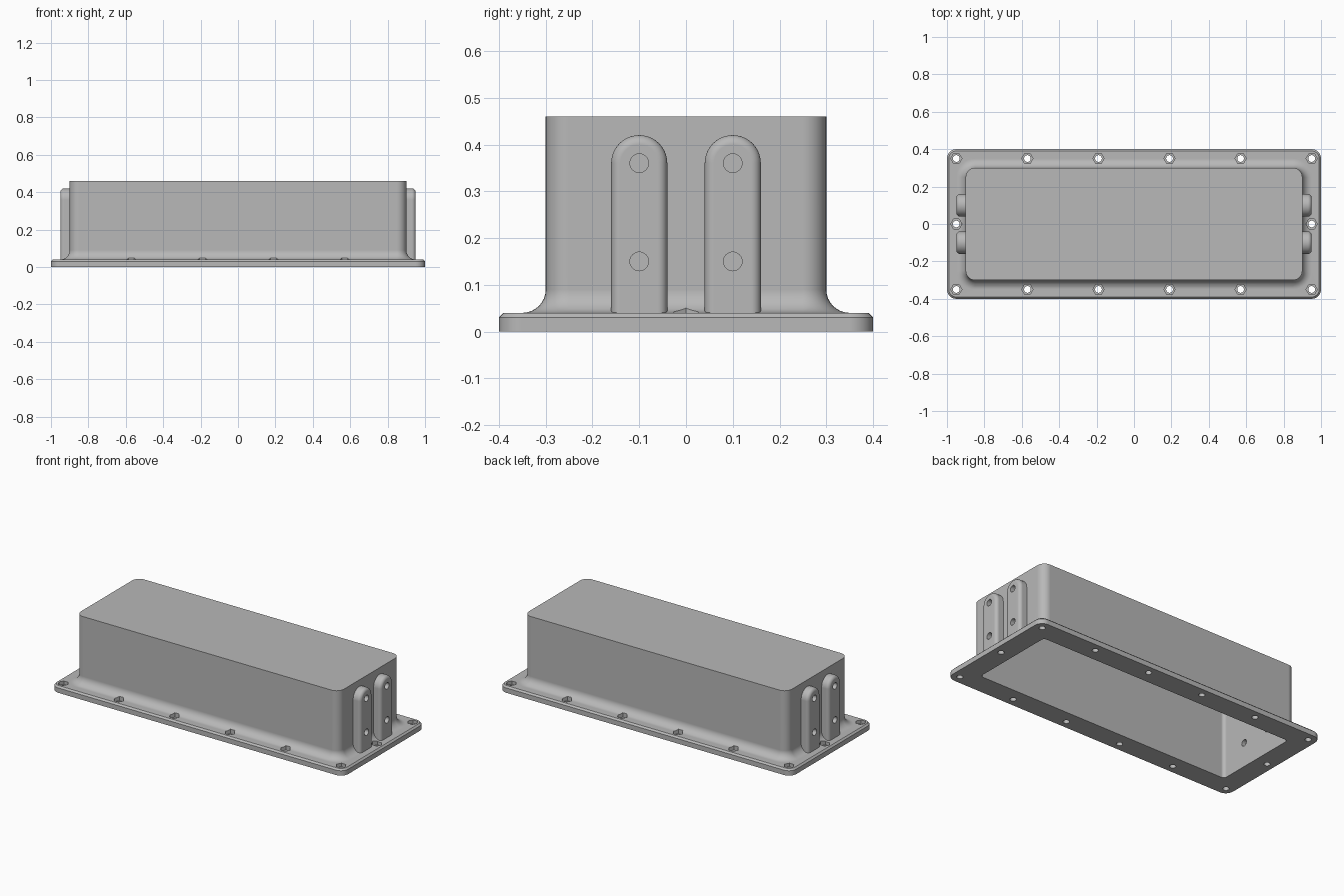
import bpy, bmesh
from math import sin, cos, pi, radians

if "Cube" in bpy.data.objects:
    bpy.data.objects.remove(bpy.data.objects["Cube"])

grey = bpy.data.materials.new("plain grey")
grey.use_nodes = True
colour = (0.48, 0.48, 0.48, 1)
grey.diffuse_color = colour
grey.node_tree.nodes["Principled BSDF"].inputs["Base Color"].default_value = colour


def loft(bm, rings):
    """Skin a stack of equal-length rings and cap both ends."""
    rows = [[bm.verts.new(p) for p in ring] for ring in rings]
    n = len(rows[0])
    for a, b in zip(rows, rows[1:]):
        for i in range(n):
            j = (i + 1) % n
            bm.faces.new((a[i], a[j], b[j], b[i]))
    bm.faces.new(rows[0][::-1])
    bm.faces.new(rows[-1])


def make(name, solids):
    bm = bmesh.new()
    for rings in solids:
        loft(bm, rings)
    bmesh.ops.recalc_face_normals(bm, faces=bm.faces)
    mesh = bpy.data.meshes.new(name)
    bm.to_mesh(mesh)
    bm.free()
    mesh.materials.append(grey)
    ob = bpy.data.objects.new(name, mesh)
    bpy.context.collection.objects.link(ob)
    return ob


def rounded_rect(hx, hy, r, z, steps=8):
    ring = []
    for k, (sx, sy) in enumerate(((1, 1), (-1, 1), (-1, -1), (1, -1))):
        for i in range(steps + 1):
            a = (k + i / steps) * pi / 2
            ring.append((sx * (hx - r) + r * cos(a), sy * (hy - r) + r * sin(a), z))
    return ring


def prism_z(x, y, r, z0, z1, n):
    return [[(x + r * cos(2 * pi * i / n), y + r * sin(2 * pi * i / n), z)
             for i in range(n)] for z in (z0, z1)]


def prism_x(x0, x1, y, z, r, n=32):
    return [[(x, y + r * cos(2 * pi * i / n), z + r * sin(2 * pi * i / n))
             for i in range(n)] for x in (x0, x1)]


def arch(x, y, inset):
    r = 0.06 - inset
    ring = [(x, y + r, 0.03)]
    ring += [(x, y + r * cos(pi * i / 20), 0.36 + r * sin(pi * i / 20)) for i in range(21)]
    return ring + [(x, y - r, 0.03)]


# Hollow cover: cavity, underside, chamfered flange, fillet, walls and lid
WALL = 0.03
rings = [rounded_rect(0.9 - WALL, 0.3 - WALL, 0.02, z) for z in (0.43, 0)]
rings += [rounded_rect(1, 0.4, 0.05, z) for z in (0, 0.03)]
rings.append(rounded_rect(0.99, 0.39, 0.04, 0.04))
for i in range(9):
    a = i / 8 * pi / 2
    out = 0.05 * (1 - sin(a))
    rings.append(rounded_rect(0.9 + out, 0.3 + out, 0.05 + out, 0.04 + 0.05 * (1 - cos(a))))
rings.append(rounded_rect(0.9, 0.3, 0.05, 0.46))
cover = make("cover", [rings])

# Rounded mounting pads on both ends
pads = []
for side, s in (("left", 1), ("right", -1)):
    for place, y in (("front", -0.1), ("back", 0.1)):
        layers = [arch(s * 0.88, y, 0)]
        for i in range(7):
            a = i / 6 * pi / 2
            layers.append(arch(s * (0.93 + 0.02 * sin(a)), y, 0.02 * (1 - cos(a))))
        pads.append(make(f"{side}_{place}_pad", [layers]))

# Cutters: bolt holes, hexagonal nut pockets and pad holes
spots = [(-0.95 + 0.38 * i, y) for i in range(6) for y in (-0.35, 0.35)]
spots += [(-0.95, 0), (0.95, 0)]
bolt_holes = make("bolt_hole_cutter", [prism_z(x, y, 0.018, -0.05, 0.03, 24) for x, y in spots])
nut_pockets = make("nut_pocket_cutter", [prism_z(x, y, 0.03, 0.02, 0.15, 6) for x, y in spots])
drills = []
for s in (-1, 1):
    for y in (-0.1, 0.1):
        for z in (0.15, 0.36):
            drills.append(prism_x(s * 0.905, s * 1.05, y, z, 0.02))
            drills.append(prism_x(s * 0.8, s * 0.895, y, z, 0.02))
pad_holes = make("pad_hole_cutter", drills)


def cut(ob, cutters):
    bpy.context.view_layer.objects.active = ob
    for c in cutters:
        mod = ob.modifiers.new("cut", "BOOLEAN")
        mod.operation = "DIFFERENCE"
        mod.solver = "EXACT"
        mod.object = c
        bpy.ops.object.modifier_apply(modifier=mod.name)


cut(cover, (bolt_holes, nut_pockets, pad_holes))
for pad in pads:
    cut(pad, (pad_holes,))
for c in (bolt_holes, nut_pockets, pad_holes):
    bpy.data.objects.remove(c)

# Smooth curves, crisp edges
bpy.ops.object.select_all(action="DESELECT")
for ob in [cover] + pads:
    ob.select_set(True)
bpy.context.view_layer.objects.active = cover
bpy.ops.object.shade_smooth_by_angle(angle=radians(30))
for ob in [cover] + pads:
    mod = ob.modifiers.new("even shading", "WEIGHTED_NORMAL")
    mod.keep_sharp = True
